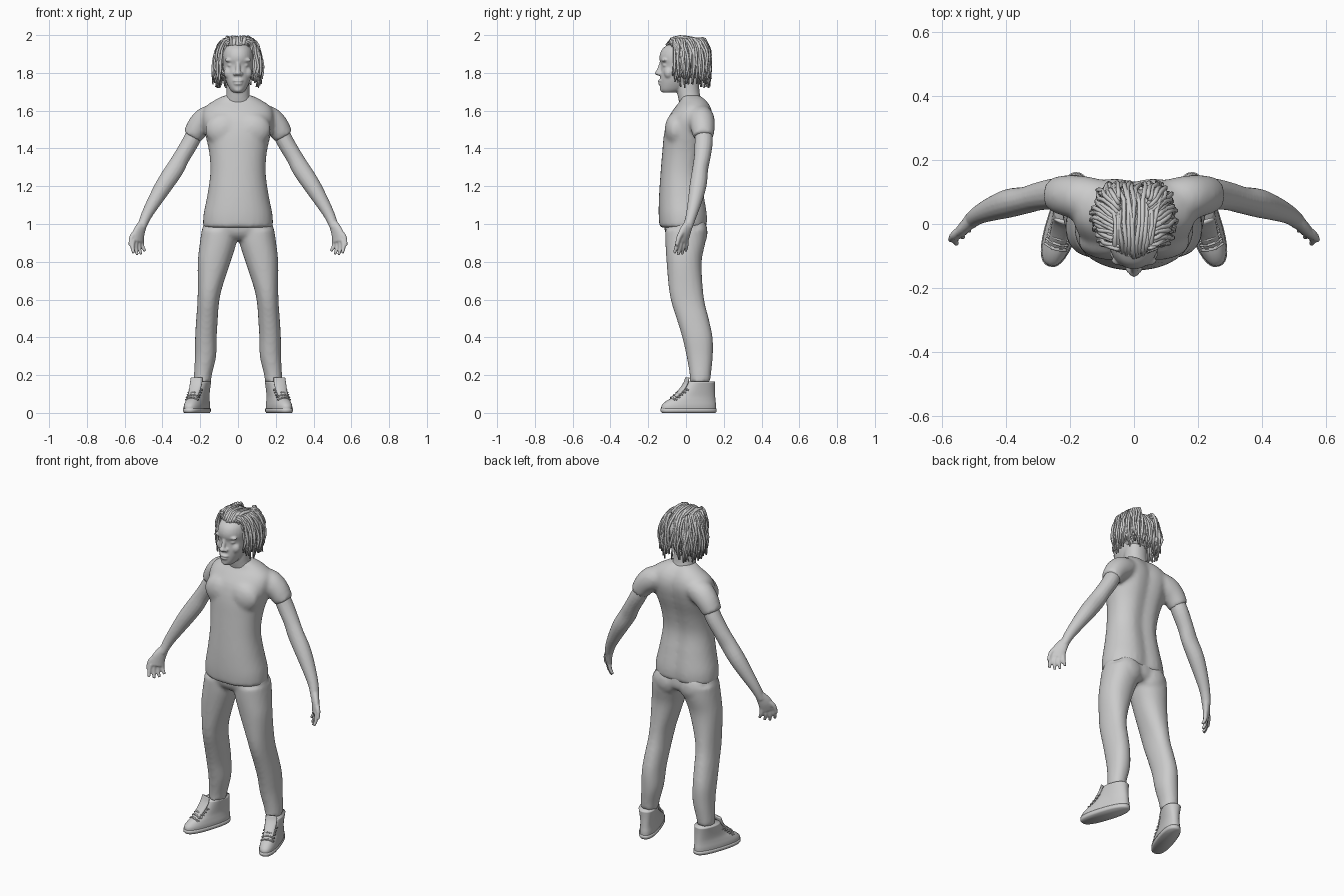
import bpy, bmesh, math, random
from mathutils import Vector, Matrix

random.seed(4)
grey = bpy.data.materials.new("plain grey")
grey.diffuse_color = (0.6, 0.6, 0.6, 1)


def smooth_rows(rows, k=4):
    """Catmull-Rom interpolation of parameter rows."""
    out, n = [], len(rows)
    for i in range(n - 1):
        a, b, c, d = (rows[min(max(j, 0), n - 1)] for j in (i - 1, i, i + 1, i + 2))
        for s in range(k):
            t = s / k
            out.append([0.5 * (2 * q + (r - p) * t + (2 * p - 5 * q + 4 * r - u) * t * t
                               + (3 * q - p - 3 * r + u) * t ** 3)
                        for p, q, r, u in zip(a, b, c, d)])
    return out + [list(rows[-1])]


def loft(bm, rings):
    vs = [[bm.verts.new(p) for p in ring] for ring in rings]
    n = len(vs[0])
    for a, b in zip(vs, vs[1:]):
        for i in range(n):
            bm.faces.new((a[i], a[(i + 1) % n], b[(i + 1) % n], b[i]))
    bm.faces.new(vs[0][::-1])
    bm.faces.new(vs[-1])


def sections(bm, rows, p=2.2, groove=0.0, n=32, side=1, k=4):
    """Stacked horizontal sections; row = z, centre x, half width, front y, back y."""
    def pw(v):
        return math.copysign(abs(v) ** (2 / p), v)
    rings = []
    for z, cx, hw, yf, yb in smooth_rows(rows, k):
        ring = []
        for i in range(n):
            a = 2 * math.pi * i / n
            x = hw * pw(math.cos(a))
            y = (yf + yb) / 2 + (yb - yf) / 2 * pw(math.sin(a))
            if math.sin(a) > 0:
                y -= groove * math.exp(-(x / 0.045) ** 2)
            ring.append((side * (cx + x), y, z))
        rings.append(ring)
    loft(bm, rings)


def tube(bm, rows, ref=(0, 1, 0), n=16, k=4, side=1):
    """Tube along a path; row = x, y, z, radius along ref, other radius."""
    rows = smooth_rows(rows, k)
    pts = [Vector(r[:3]) for r in rows]
    rings = []
    for i, r in enumerate(rows):
        t = (pts[min(i + 1, len(pts) - 1)] - pts[max(i - 1, 0)]).normalized()
        u = Vector(ref)
        u = (u - t * u.dot(t)).normalized()
        v = t.cross(u)
        ring = []
        for j in range(n):
            a = 2 * math.pi * j / n
            q = pts[i] + u * r[3] * math.cos(a) + v * r[4] * math.sin(a)
            ring.append((q.x * side, q.y, q.z))
        rings.append(ring)
    loft(bm, rings)


def ball(bm, c, r):
    m = Matrix.Translation(c) @ Matrix.Diagonal((*r, 1))
    bmesh.ops.create_uvsphere(bm, u_segments=16, v_segments=10, radius=1, matrix=m)


def finish(bm, name, voxel=0, soft=4, mirror=False):
    bmesh.ops.recalc_face_normals(bm, faces=bm.faces)
    me = bpy.data.meshes.new(name)
    for f in bm.faces:
        f.smooth = True
    bm.to_mesh(me)
    bm.free()
    me.materials.append(grey)
    ob = bpy.data.objects.new(name, me)
    bpy.context.collection.objects.link(ob)
    if voxel:
        m = ob.modifiers.new("blend", 'REMESH')
        m.mode, m.voxel_size, m.use_smooth_shade = 'VOXEL', voxel, True
        m = ob.modifiers.new("soften", 'SMOOTH')
        m.factor, m.iterations = 0.5, soft
    if mirror:
        m = ob.modifiers.new("mirror", 'MIRROR')
        m.use_mirror_merge = False
    return ob


# Shirt: torso and sleeves blended together
bm = bmesh.new()
sections(bm, [(.98, 0, .186, -.14, .118), (1.05, 0, .183, -.145, .12), (1.15, 0, .163, -.143, .105),
              (1.27, 0, .147, -.135, .088), (1.38, 0, .153, -.126, .105), (1.48, 0, .175, -.116, .135),
              (1.56, 0, .19, -.095, .15), (1.615, 0, .178, -.06, .14), (1.655, 0, .125, -.03, .115),
              (1.682, 0, .07, -.03, .085)], groove=.018)
for s in (1, -1):
    tube(bm, [(.07, .07, 1.585, .06, .05), (.155, .08, 1.558, .07, .07), (.205, .088, 1.52, .066, .064),
              (.243, .092, 1.462, .056, .053)], side=s)
    ball(bm, (s * .075, -.055, 1.5), (.1, .058, .09))
finish(bm, "shirt", .011, 7)

# Trousers: pelvis and both legs
bm = bmesh.new()
sections(bm, [(.915, 0, .1, -.075, .08), (.95, 0, .185, -.108, .105), (1.02, 0, .178, -.12, .1),
              (1.07, 0, .165, -.12, .1)])
for s in (1, -1):
    sections(bm, [(.165, .188, .046, .02, .13), (.2, .186, .047, .02, .132), (.3, .172, .056, .003, .142),
                  (.4, .17, .057, -.02, .141), (.5, .164, .057, -.05, .12), (.58, .158, .057, -.076, .1),
                  (.66, .149, .064, -.091, .089), (.8, .126, .087, -.103, .083),
                  (.9, .105, .097, -.109, .102), (.97, .096, .096, -.11, .11)], side=s)
    ball(bm, (s * .085, .055, .955), (.085, .06, .085))
finish(bm, "trousers", .011, 4)

# Arms with hands, palms turned forward and inward
bm = bmesh.new()
tube(bm, [(.205, .09, 1.53, .043, .043), (.248, .094, 1.44, .048, .045), (.298, .086, 1.355, .044, .044),
          (.335, .075, 1.29, .042, .048), (.388, .065, 1.21, .045, .046), (.44, .048, 1.125, .038, .038),
          (.485, .028, 1.045, .029, .029), (.511, .008, .98, .025, .023)])
row = Vector((.7, -.7, 0))
tube(bm, [(.505, .014, 1.0, .027, .022), (.526, -.008, .95, .04, .02),
          (.531, -.02, .905, .04, .015)], ref=row)
for i, ln in enumerate((.056, .072, .076, .066)):
    b = Vector((.531, -.018, .915)) + row * (i - 1.5) * .021
    m = b + row * (i - 1.5) * .004 + Vector((.002, -.006, -ln * .55))
    e = m + row * (i - 1.5) * .004 + Vector((-.011, -.008, -ln * .5))
    tube(bm, [(*b, .0115, .0115), (*m, .011, .011), (*e, .008, .008)], ref=row, n=10)
tube(bm, [(.522, -.005, .975, .016, .015), (.56, -.035, .935, .014, .014),
          (.572, -.05, .885, .009, .009)], n=10)
finish(bm, "arms", .005, 3, True)

# Head, face features and neck
bm = bmesh.new()
sections(bm, [(1.695, 0, .025, -.122, -.06), (1.712, 0, .042, -.136, -.01), (1.75, 0, .061, -.138, .03),
              (1.79, 0, .073, -.136, .06), (1.838, 0, .08, -.131, .085), (1.87, 0, .083, -.14, .093),
              (1.9, 0, .082, -.138, .095), (1.93, 0, .074, -.122, .09), (1.96, 0, .05, -.08, .06),
              (1.972, 0, .02, -.04, .02)], p=2.15)
sections(bm, [(1.62, 0, .078, -.03, .1), (1.67, 0, .064, -.042, .078), (1.72, 0, .06, -.05, .07),
              (1.79, 0, .06, -.05, .07)])
tube(bm, [(0, -.128, 1.86, .01, .011), (0, -.138, 1.825, .012, .012), (0, -.147, 1.80, .014, .014)], n=12)
ball(bm, (0, -.148, 1.799), (.017, .018, .013))
ball(bm, (0, -.134, 1.758), (.029, .016, .008))
ball(bm, (0, -.132, 1.743), (.025, .016, .009))
ball(bm, (0, -.12, 1.712), (.024, .018, .016))
for s in (1, -1):
    ball(bm, (s * .015, -.138, 1.795), (.012, .015, .011))
    ball(bm, (s * .036, -.11, 1.84), (.019, .014, .010))
    ball(bm, (s * .036, -.114, 1.868), (.036, .017, .012))
    ball(bm, (s * .042, -.092, 1.8), (.034, .026, .034))
    ball(bm, (s * .08, .0, 1.825), (.012, .02, .032))
finish(bm, "head", .005, 4)

# Scalp under the hair
bm = bmesh.new()
ball(bm, (0, .02, 1.865), (.098, .092, .112))
finish(bm, "scalp")

# Hair locks: swept back over the crown, draped down at the sides
bm = bmesh.new()


def lock(pts):
    rows = []
    for i, p in enumerate(pts):
        j = .003 + .0018 * i
        r = .0075 if i < len(pts) - 1 else .004
        rows.append([p[0] + random.uniform(-j, j), p[1] + random.uniform(-j, j),
                     p[2] + random.uniform(-.003, .003), r, r])
    tube(bm, rows, ref=(.83, .43, .35), n=6, k=2)


for i in range(13):
    x = (i - 6) * .0085
    for d in (0, .012):
        lock([(x, -.105 + abs(x) * .5 + d, 1.948 - d), (1.1 * x, -.06, 1.984 - d), (1.2 * x, .0, 1.988 - d),
              (1.4 * x, .07, 1.966 - d), (1.6 * x, .112 - d, 1.9), (1.7 * x, .12 - d, 1.82),
              (1.7 * x, .114 - d, random.uniform(1.72, 1.79))])
for s in (1, -1):
    for layer, scale in enumerate((.9, .98, 1.05)):
        for i in range(17):
            f = (i + layer / 3) / 17
            az = math.radians(-52 + 130 * f)
            ex = s * .116 * scale * math.cos(az) ** .6
            ey = .02 + .105 * scale * math.sin(az)
            x0, y0 = s * .045, -.085 + .17 * f
            top = 1.962 + .008 * layer
            lock([(x0, y0, top), (x0 * .6 + ex * .4, y0 * .6 + ey * .4, top - .002),
                  (x0 * .2 + ex * .8, y0 * .2 + ey * .8, 1.942), (ex, ey, 1.895), (ex * 1.05, ey, 1.83),
                  (ex * 1.0, ey, random.uniform(1.72, 1.80))])
finish(bm, "hair_locks")


# Shoes: local toe along -y, turned outward and mirrored
def place(ob):
    ob.data.transform(Matrix.Translation((.218, .012, 0)) @ Matrix.Rotation(math.radians(18), 4, 'Z'))


bm = bmesh.new()
sections(bm, [(0, 0, .046, -.145, .15), (.008, 0, .052, -.152, .156), (.024, 0, .052, -.152, .156)], p=2.5, k=1)
place(finish(bm, "shoe_soles", mirror=True))
bm = bmesh.new()
sections(bm, [(.015, 0, .049, -.149, .153), (.04, 0, .049, -.146, .153), (.065, 0, .045, -.118, .15),
              (.09, 0, .042, -.07, .148), (.125, 0, .044, -.032, .146), (.165, 0, .049, -.005, .146)], p=2.4)
place(finish(bm, "shoe_uppers", mirror=True))
bm = bmesh.new()
tube(bm, [(0, -.09, .07, .026, .01), (0, -.045, .112, .03, .012), (0, -.015, .155, .034, .009),
          (0, -.005, .187, .032, .006)], ref=(1, 0, 0))
place(finish(bm, "shoe_tongues", mirror=True))
bm = bmesh.new()
for i in range(5):
    y, z = -.095 + i * .016, .08 + i * .013
    for d in (-.006, .006):
        tube(bm, [(-.036, y + .014 + d, z - .012, .004, .004), (0, y, z + .004, .004, .004),
                  (.036, y + .014 - d, z - .012, .004, .004)], ref=(0, 0, 1), n=6)
place(finish(bm, "shoe_laces", mirror=True))
